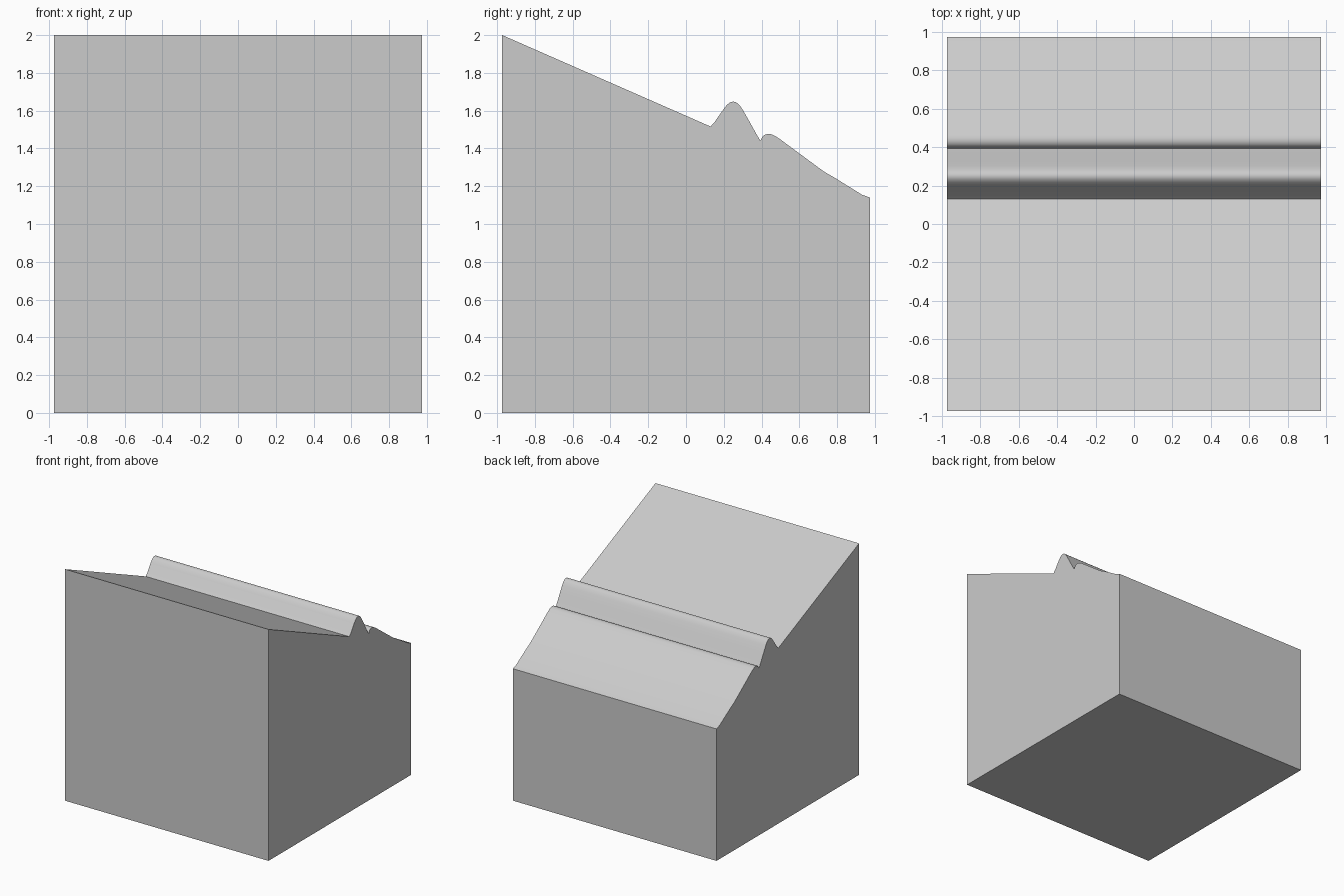
import bpy, bmesh, math

if "Cube" in bpy.data.objects:
    bpy.data.objects.remove(bpy.data.objects["Cube"])

HALF = 0.973

# Side profile (y, z): base, long slope, rounded ridge, small lip, back slope
base = [(HALF, 0), (-HALF, 0)]
slope = [(-HALF, 2.0), (0.13, 1.516)]
ridge = [(0.15, 1.538), (0.20, 1.610), (0.217, 1.631), (0.233, 1.644),
         (0.25, 1.648), (0.266, 1.644), (0.282, 1.631), (0.30, 1.605),
         (0.33, 1.553), (0.37, 1.481), (0.386, 1.454), (0.394, 1.441)]
lip = [(0.404, 1.461), (0.416, 1.472), (0.434, 1.477), (0.452, 1.475),
       (0.47, 1.467), (0.495, 1.451)]
back = [(0.72, 1.285), (0.74, 1.272), (0.79, 1.243), (0.93, 1.156), (HALF, 1.14)]
profile = base + slope + ridge + lip + back

# Extrude the profile across the full width
bm = bmesh.new()
side = bm.faces.new([bm.verts.new((-HALF, y, z)) for y, z in profile])
out = bmesh.ops.extrude_face_region(bm, geom=[side], use_keep_orig=True)
moved = [g for g in out["geom"] if isinstance(g, bmesh.types.BMVert)]
bmesh.ops.translate(bm, verts=moved, vec=(2 * HALF, 0, 0))
bmesh.ops.recalc_face_normals(bm, faces=bm.faces)

mesh = bpy.data.meshes.new("ridged_block")
bm.to_mesh(mesh)
bm.free()
block = bpy.data.objects.new("ridged_block", mesh)
bpy.context.collection.objects.link(block)

# Smooth the rounded ridge, keep corners crisp
bpy.context.view_layer.objects.active = block
block.select_set(True)
bpy.ops.object.shade_smooth_by_angle(angle=math.radians(32))
